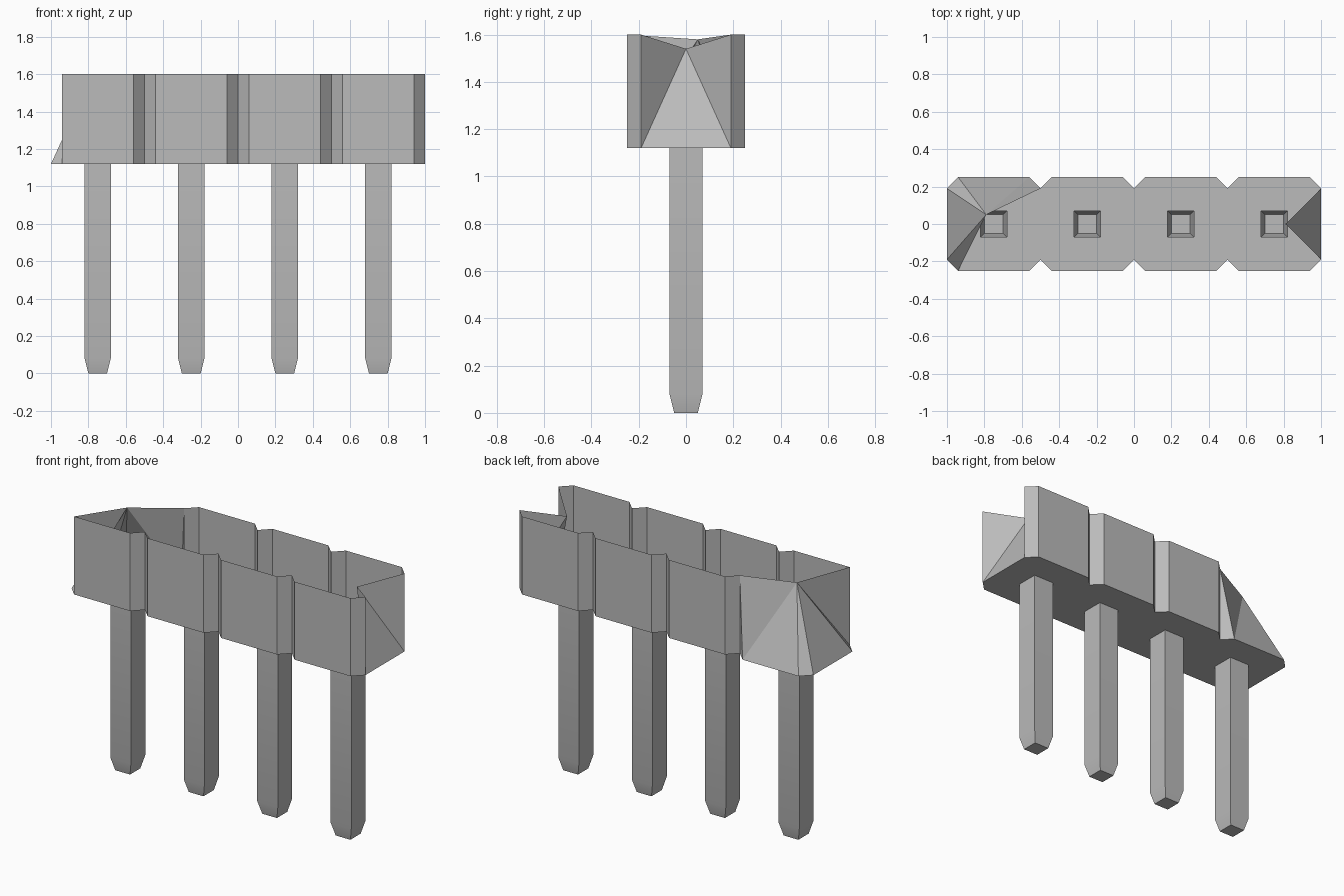
import bpy, bmesh
from mathutils import Vector

cube = bpy.data.objects.get("Cube")
if cube:
    bpy.data.objects.remove(cube, do_unlink=True)

grey = bpy.data.materials.new("mid grey")
grey.use_nodes = True
colour = (0.5, 0.5, 0.5, 1)
grey.diffuse_color = colour
grey.node_tree.nodes["Principled BSDF"].inputs["Base Color"].default_value = colour

FLOOR, RIM = 1.12, 1.6
CENTRES = [-0.75, -0.25, 0.25, 0.75]
HALF_PIN, HALF_TIP = 0.07, 0.05


def finish(bm, name):
    mesh = bpy.data.meshes.new(name)
    bm.to_mesh(mesh)
    bm.free()
    mesh.materials.append(grey)
    obj = bpy.data.objects.new(name, mesh)
    bpy.context.collection.objects.link(obj)
    bpy.ops.object.select_all(action='DESELECT')
    obj.select_set(True)
    bpy.context.view_layer.objects.active = obj
    bpy.ops.object.shade_smooth_by_angle(angle=0.5)
    return obj


def square(bm, x, half, z):
    return [bm.verts.new((x + sx * half, sy * half, z))
            for sx, sy in ((-1, -1), (1, -1), (1, 1), (-1, 1))]


def loop_edges(bm, ring):
    return [bm.edges.new((a, b)) for a, b in zip(ring, ring[1:] + ring[:1])]


# Notched outline: the front half, then the same half turned around
half = [(-1, -0.19)]
for c in CENTRES:
    half += [(c - 0.19, -0.25), (c + 0.19, -0.25), (c + 0.25, -0.19)]
outline = half + [(-x, -y) for x, y in half]
n = len(outline)
right_end = len(half) - 1

# Open housing: thin floor with a square hole above each pin
bm = bmesh.new()
base = [bm.verts.new((x, y, FLOOR)) for x, y in outline]
edges = loop_edges(bm, base)
for c in CENTRES:
    edges += loop_edges(bm, square(bm, c, HALF_PIN, FLOOR))
bmesh.ops.triangle_fill(bm, use_beauty=True, use_dissolve=False,
                        edges=edges, normal=Vector((0, 0, -1)))
bm.normal_update()
for f in bm.faces:
    if f.normal.z > 0:
        f.normal_flip()

# Rim points; those of the left back corner are pulled in to one point
left_dent = bm.verts.new((-0.79, 0.05, 1.58))
right_dent = bm.verts.new((0.81, 0, 1.54))
dented = {0, n - 3, n - 2, n - 1}
rim = [left_dent if i in dented else bm.verts.new((x, y, RIM))
       for i, (x, y) in enumerate(outline)]

# Walls: plain quads, triangles beside the left dent, a fan at the right dent
for i in range(n):
    j = (i + 1) % n
    a, b, c, d = base[i], base[j], rim[j], rim[i]
    if i == right_end:
        for p, q in ((a, b), (b, c), (d, a)):
            bm.faces.new((p, q, right_dent))
    elif c is d:
        bm.faces.new((a, b, c))
    elif left_dent in (c, d):
        bm.faces.new((a, b, d))
        bm.faces.new((b, c, d))
    else:
        bm.faces.new((a, b, c, d))
finish(bm, "housing")

# Pins: hollow square tubes, open at the top, tapered at the tip
for number, c in enumerate(CENTRES, 1):
    bm = bmesh.new()
    rings = [square(bm, c, HALF_TIP, 0),
             square(bm, c, HALF_PIN, 0.08),
             square(bm, c, HALF_PIN, FLOOR)]
    bm.faces.new(rings[0][::-1])
    for low, high in zip(rings, rings[1:]):
        for k in range(4):
            m = (k + 1) % 4
            bm.faces.new((low[k], low[m], high[m], high[k]))
    finish(bm, f"pin_{number}")
